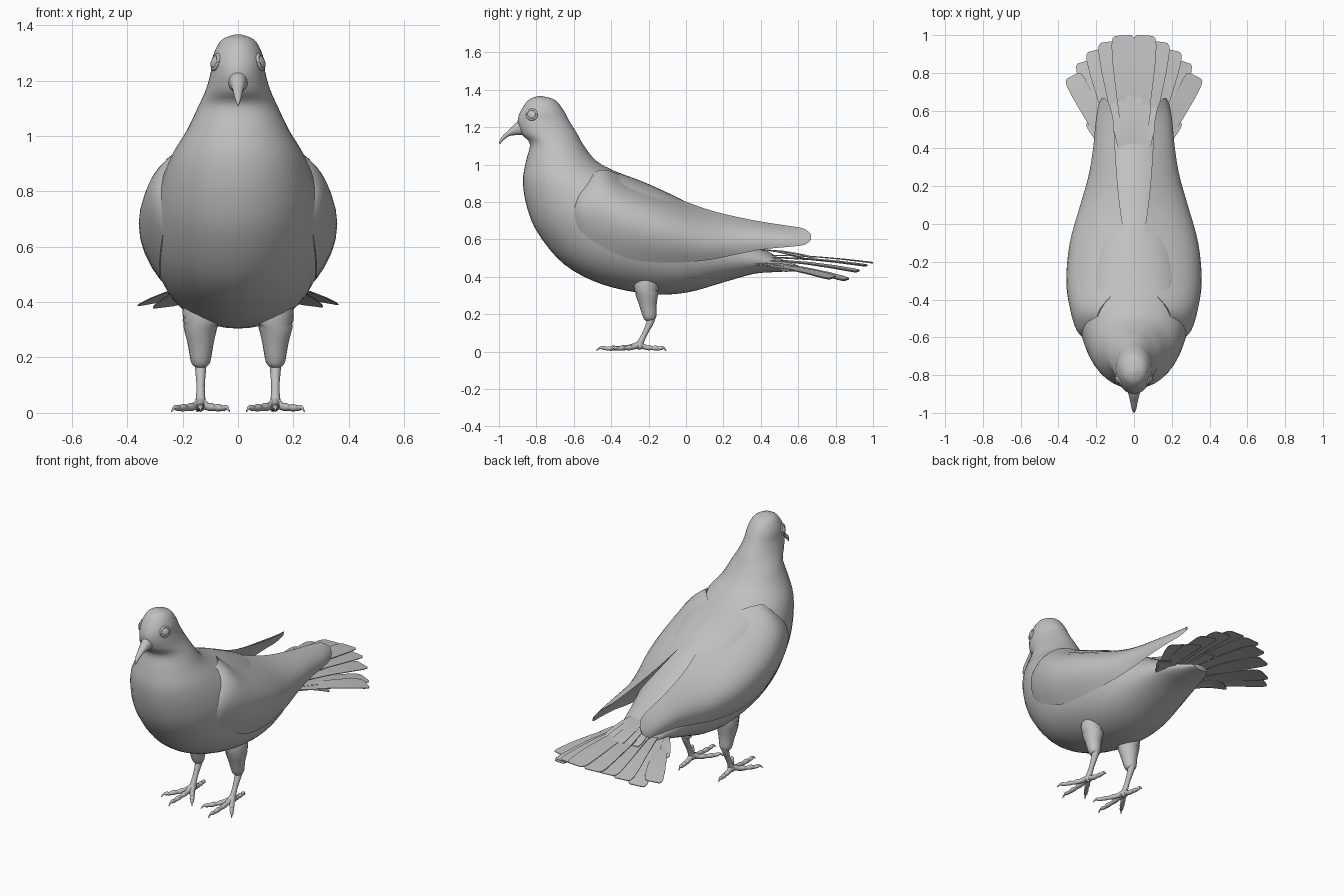
import bpy, bmesh, math
from mathutils import Vector

if "Cube" in bpy.data.objects:
    bpy.data.objects.remove(bpy.data.objects["Cube"])

grey = bpy.data.materials.new("plumage grey")
grey.diffuse_color = (0.53, 0.53, 0.53, 1)
grey.use_nodes = True
grey.node_tree.nodes["Principled BSDF"].inputs["Base Color"].default_value = grey.diffuse_color


def finish(name, bm, angle=60):
    bmesh.ops.recalc_face_normals(bm, faces=bm.faces)
    me = bpy.data.meshes.new(name)
    bm.to_mesh(me)
    bm.free()
    me.materials.append(grey)
    ob = bpy.data.objects.new(name, me)
    bpy.context.collection.objects.link(ob)
    bpy.ops.object.select_all(action='DESELECT')
    ob.select_set(True)
    bpy.context.view_layer.objects.active = ob
    bpy.ops.object.shade_smooth_by_angle(angle=math.radians(angle))
    return ob


def spline(rows, n):
    """Smooth (Catmull-Rom) in-between stations for rows of numbers."""
    out = []
    for i in range(len(rows) - 1):
        a, b, c, d = rows[max(i - 1, 0)], rows[i], rows[i + 1], rows[min(i + 2, len(rows) - 1)]
        for k in range(n):
            t = k / n
            out.append([0.5 * (2 * q + (r - p) * t + (2 * p - 5 * q + 4 * r - s) * t * t
                               + (3 * q - p - 3 * r + s) * t ** 3)
                        for p, q, r, s in zip(a, b, c, d)])
    return out + [list(rows[-1])]


def loft(bm, rings):
    vs = [[bm.verts.new(p) for p in ring] for ring in rings]
    n = len(vs[0])
    for a, b in zip(vs, vs[1:]):
        for i in range(n):
            bm.faces.new((a[i], a[(i + 1) % n], b[(i + 1) % n], b[i]))
    bm.faces.new(vs[0])
    bm.faces.new(vs[-1])


def slices(rows, n, sides):
    """Elliptic rings from (front y, z, back y, z, half width)."""
    rings = []
    for fy, fz, by, bz, w in spline(rows, n):
        f, b = Vector((0, fy, fz)), Vector((0, by, bz))
        ring = []
        for i in range(sides):
            t = 2 * math.pi * i / sides
            ring.append((f + b) / 2 + (b - f) / 2 * math.cos(t) + Vector((max(w, 0.002) * math.sin(t), 0, 0)))
        rings.append(ring)
    return rings


def tube(bm, rows, n=3, sides=12):
    """Round tube along (x, y, z, radius)."""
    pts = spline(rows, n)
    rings = []
    for i, (x, y, z, r) in enumerate(pts):
        d = Vector(pts[min(i + 1, len(pts) - 1)][:3]) - Vector(pts[max(i - 1, 0)][:3])
        q = d.to_track_quat('Z', 'Y')
        rings.append([Vector((x, y, z)) + q @ Vector((r * math.cos(a), r * math.sin(a), 0))
                      for a in (2 * math.pi * k / sides for k in range(sides))])
    loft(bm, rings)


# Body with head and neck
bm = bmesh.new()
loft(bm, slices([
    (-.79, 1.366, -.77, 1.366, .012), (-.84, 1.347, -.70, 1.345, .06),
    (-.882, 1.29, -.655, 1.29, .09), (-.90, 1.23, -.625, 1.235, .098),
    (-.88, 1.165, -.585, 1.17, .116), (-.835, 1.11, -.545, 1.10, .144),
    (-.855, 1.02, -.48, 1.02, .185), (-.872, .91, -.38, .965, .235),
    (-.85, .77, -.24, .912, .275), (-.79, .63, -.10, .85, .30),
    (-.65, .465, .0, .80, .305), (-.45, .36, .08, .755, .295),
    (-.20, .308, .15, .71, .27), (.0, .315, .22, .665, .235),
    (.20, .37, .31, .61, .19), (.36, .415, .42, .548, .15),
    (.48, .425, .50, .50, .11), (.60, .43, .60, .46, .05)], 4, 40))
finish("body", bm)

# Beak
bm = bmesh.new()
loft(bm, slices([
    (-.83, 1.155, -.84, 1.25, .05), (-.90, 1.157, -.90, 1.228, .03),
    (-.945, 1.152, -.945, 1.186, .019), (-.978, 1.127, -.983, 1.150, .012),
    (-.995, 1.108, -1.0, 1.116, .003)], 4, 20))
finish("beak", bm)

# Wing stations: y, top x z, outermost x z, bottom x z, thickness
WING = [(-.605, .23, .80, .262, .765, .26, .71, .05), (-.56, .20, .90, .30, .80, .272, .64, .12),
        (-.45, .18, .972, .333, .795, .282, .56, .16), (-.30, .06, .92, .34, .76, .283, .495, .16),
        (-.10, .05, .84, .32, .695, .275, .475, .13), (.10, .075, .765, .267, .64, .25, .487, .09),
        (.25, .09, .725, .225, .63, .225, .515, .05), (.40, .10, .695, .20, .63, .21, .545, .03),
        (.55, .11, .672, .185, .62, .20, .56, .02), (.63, .13, .657, .172, .615, .188, .57, .014),
        (.667, .155, .628, .165, .613, .17, .597, .006)]


def wing(name, s):
    rings, n = [], 12
    for y, tx, tz, mx, mz, bx, bz, th in spline(WING, 4):
        def arc(shift, ts):
            cx, cz = 2 * (mx - shift) - (tx + bx) / 2, 2 * (mz - shift * .4) - (tz + bz) / 2
            return [Vector((s * (tx * (1 - t) ** 2 + 2 * cx * t * (1 - t) + bx * t * t), y,
                            tz * (1 - t) ** 2 + 2 * cz * t * (1 - t) + bz * t * t)) for t in ts]
        rings.append(arc(0, [i / n for i in range(n + 1)])
                     + arc(th, [i / n for i in range(n - 1, 0, -1)]))
    bm = bmesh.new()
    loft(bm, rings)
    finish(name, bm)


def feather(bm, root, tip, hw, roll=0.0, arch=.012):
    """Thin blunt feather blade from root to tip."""
    root, tip = Vector(root), Vector(tip)
    d = tip - root
    side = Vector((d.y, -d.x, 0)).normalized() + Vector((0, 0, roll))
    rings = []
    for t, w in ((0, .45), (.25, .62), (.5, .82), (.75, .98), (.92, 1), (.98, .88), (1, .65)):
        c = root + d * t + Vector((0, 0, arch * math.sin(math.pi * t)))
        e, h = side * hw * w, Vector((0, 0, .002))
        rings.append([c - e - h, c + e - h, c + e + h, c - e + h])
    loft(bm, rings)


# Fanned tail: long feathers, then short coverts above
bm = bmesh.new()
for s in (-1, 1):
    for i, (x, y, z) in enumerate([(.058, .998, .475), (.135, .965, .46), (.205, .92, .43),
                                   (.265, .86, .385), (.325, .785, .395)]):
        feather(bm, (s * (.025 + .025 * i), .38, .515 - .012 * i), (s * x, y, z + .002 * s),
                .064 - .003 * i, -s * .04 * i)
    feather(bm, (s * .12, .36, .47), (s * .225, .55, .43), .04, -s * .1)
finish("tail_feathers", bm, 30)
bm = bmesh.new()
for x, y in ((-.085, .64), (.085, .62), (-.045, .68), (.05, .67), (0, .685)):
    feather(bm, (x * .7, .36, .545), (x, y, .505 - abs(x) * .1), .042)
finish("tail_coverts", bm, 30)

for side, s in (("left", 1), ("right", -1)):
    wing(side + "_wing", s)

    # Eye with a raised lid ring, leaning in with the head
    bm = bmesh.new()
    bmesh.ops.create_uvsphere(bm, u_segments=20, v_segments=12, radius=.024)
    for v in bm.verts:
        v.co = Vector((s * (.08 + abs(v.co.x) * (.7 if v.co.x * s > 0 else -.7) - .25 * v.co.z + .35 * v.co.y),
                       -.825 + v.co.y, 1.267 + v.co.z))
    tube(bm, [(s * (.081 + .009 * math.cos(a) - .006 * math.sin(a)), -.825 + .026 * math.cos(a),
               1.267 + .026 * math.sin(a), .007) for a in (2 * math.pi * k / 16 for k in range(17))], 1, 8)
    finish(side + "_eye", bm)

    # Feathered thigh
    X = s * .135
    bm = bmesh.new()
    tube(bm, [(X * .85, -.205, .47, .05), (X * .93, -.208, .40, .07), (X, -.21, .33, .066), (X, -.203, .25, .047),
              (X, -.193, .185, .035), (X, -.19, .168, .022)], 4, 20)
    finish(side + "_thigh", bm)

    # Bare shank
    bm = bmesh.new()
    tube(bm, [(X, -.18, .20, .022), (X, -.19, .16, .02), (X, -.218, .10, .015),
              (X, -.24, .055, .017), (X, -.252, .025, .022), (X, -.256, .012, .01)], 4, 14)
    finish(side + "_shank", bm)

    # Toes with knuckles and hooked claws
    bm = bmesh.new()
    for dx, y in ((0, -.475), (-.102, -.40), (.102, -.40), (-.012, -.11)):
        row = []
        for t, z, r in ((0, .038, .019), (.22, .024, .014), (.36, .021, .015), (.5, .018, .011),
                        (.62, .019, .014), (.75, .016, .01), (.85, .019, .011), (.93, .02, .006), (1.03, .004, .002)):
            row.append((X + dx * t, -.25 + (y + .25) * t, z, r))
        tube(bm, row, 3, 10)
    finish(side + "_foot", bm)
